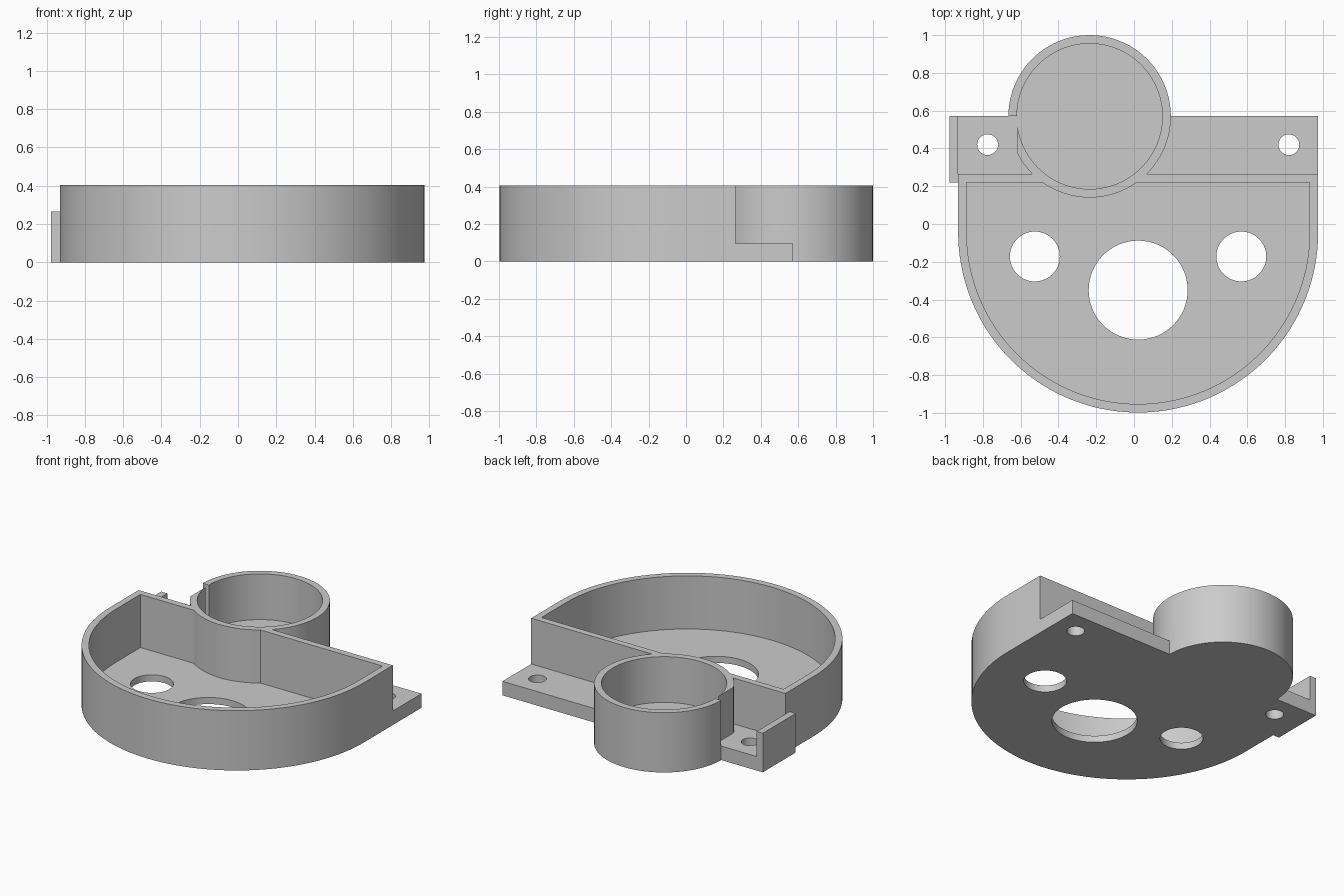
import bpy
import bmesh
from math import cos, sin, pi, radians

if "Cube" in bpy.data.objects:
    bpy.data.objects.remove(bpy.data.objects["Cube"])

WALL = 0.045      # wall and tray floor thickness
HEIGHT = 0.405
PLATE = 0.095     # mounting plate thickness
CX = 0.022        # centre line of the tray

grey = bpy.data.materials.new("plain grey")
grey.use_nodes = True
colour = (0.6, 0.6, 0.6, 1)
grey.diffuse_color = colour
grey.node_tree.nodes["Principled BSDF"].inputs["Base Color"].default_value = colour


def prism(name, outline, z0, z1):
    """Extrude a flat outline from z0 to z1."""
    bm = bmesh.new()
    base = bm.faces.new([bm.verts.new((x, y, z0)) for x, y in outline])
    top = bmesh.ops.extrude_face_region(bm, geom=[base])["geom"]
    verts = [v for v in top if isinstance(v, bmesh.types.BMVert)]
    bmesh.ops.translate(bm, verts=verts, vec=(0, 0, z1 - z0))
    bmesh.ops.recalc_face_normals(bm, faces=bm.faces)
    mesh = bpy.data.meshes.new(name)
    bm.to_mesh(mesh)
    bm.free()
    mesh.materials.append(grey)
    ob = bpy.data.objects.new(name, mesh)
    bpy.context.collection.objects.link(ob)
    return ob


def circle(x, y, r, n=96):
    return [(x + r * cos(2 * pi * i / n), y + r * sin(2 * pi * i / n)) for i in range(n)]


def rect(x0, x1, y0, y1):
    return [(x0, y0), (x1, y0), (x1, y1), (x0, y1)]


def tray_outline(inset, n=72):
    """Half round front with straight sides and a flat back."""
    r = 0.953 - inset
    arc = [(CX - r * cos(pi * i / n), -0.045 - r * sin(pi * i / n)) for i in range(n + 1)]
    back = 0.265 - inset
    return arc + [(CX + r, back), (CX - r, back)]


def combine(target, other, operation):
    """Join or cut with another solid, then discard it."""
    mod = target.modifiers.new("solid", "BOOLEAN")
    mod.operation = operation
    mod.solver = "EXACT"
    mod.object = other
    bpy.context.view_layer.update()
    result = target.evaluated_get(bpy.context.evaluated_depsgraph_get())
    mesh = bpy.data.meshes.new_from_object(result)
    target.modifiers.clear()
    target.data = mesh
    bpy.data.objects.remove(other)


# Tray shell
housing = prism("housing", tray_outline(0), 0, HEIGHT)
combine(housing, prism("tray_hollow", tray_outline(WALL), WALL, 1), "DIFFERENCE")

# Mounting plate and motor cup
combine(housing, prism("mounting_plate", rect(CX - 0.953, CX + 0.953, 0.245, 0.573), 0, PLATE), "UNION")
combine(housing, prism("cup", circle(-0.235, 0.57, 0.43), 0, HEIGHT), "UNION")
combine(housing, prism("cup_bore", circle(-0.235, 0.57, 0.385), PLATE, 1), "DIFFERENCE")

# Clearance above the right plate, which slits the cup wall
combine(housing, prism("clearance", rect(-1.1, -0.618, 0.265, 0.573), PLATE, 1), "DIFFERENCE")

# Upright side tab
combine(housing, prism("side_tab", rect(-0.977, CX - 0.953, 0.22, 0.573), 0, 0.265), "UNION")

# Screw holes, side holes and shaft hole
for x, y, r in ((-0.775, 0.42, 0.055), (0.82, 0.42, 0.055),
                (-0.525, -0.172, 0.132), (0.568, -0.172, 0.132), (CX, -0.35, 0.262)):
    combine(housing, prism("hole", circle(x, y, r, 64), -0.2, 0.2), "DIFFERENCE")

housing.name = "housing"
bpy.context.view_layer.objects.active = housing
housing.select_set(True)
bpy.ops.object.shade_smooth_by_angle(angle=radians(30))
